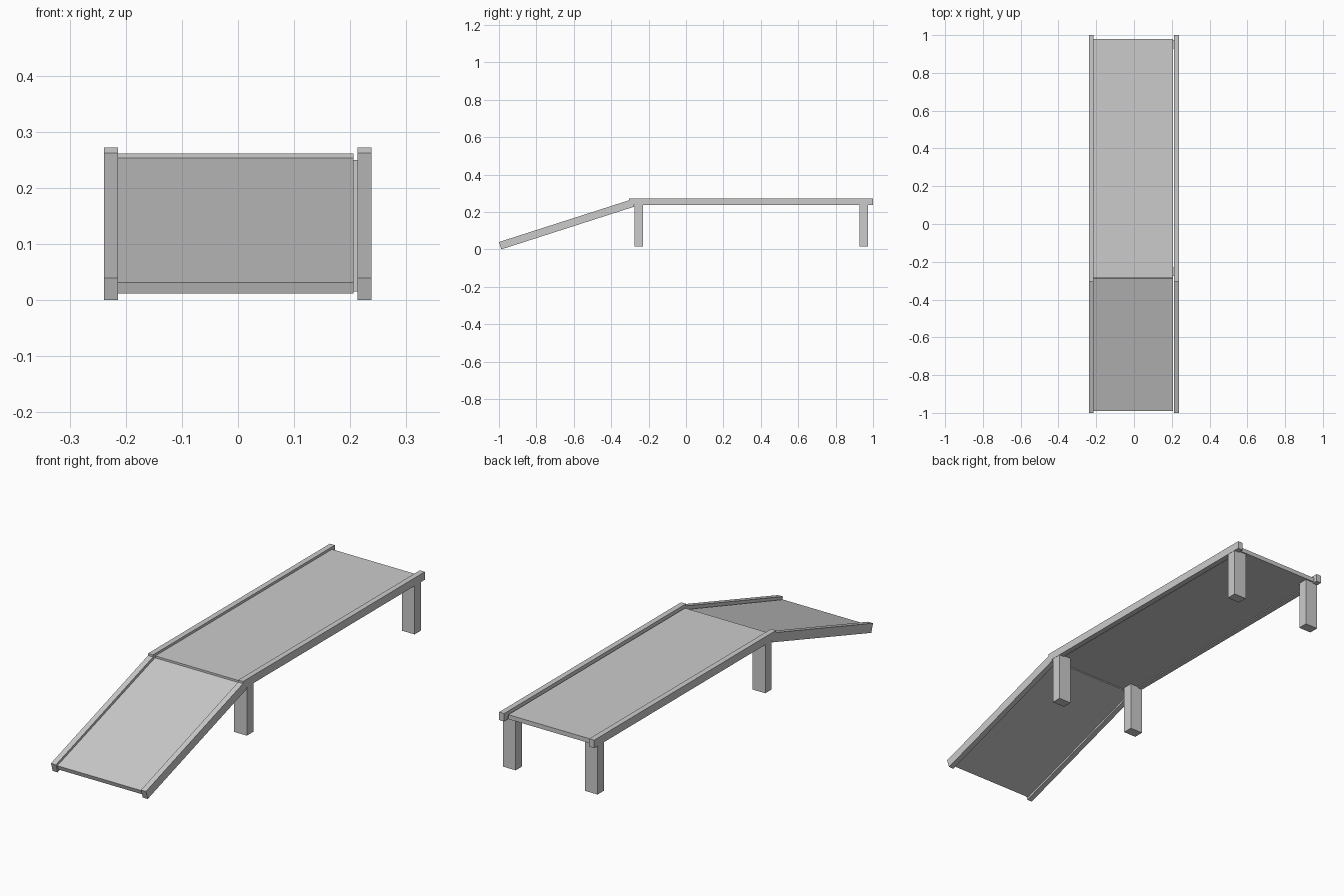
import bpy
from math import radians, sin, cos

if "Cube" in bpy.data.objects:
    bpy.data.objects.remove(bpy.data.objects["Cube"])


def slab(name, xs, start, length, thick, angle=0.0):
    """Rectangular bar running back from its top front edge (y, z), tilted up by angle."""
    a = radians(angle)
    along = (cos(a) * length, sin(a) * length)
    down = (sin(a) * thick, -cos(a) * thick)
    y, z = start
    profile = [(y, z),
               (y + along[0], z + along[1]),
               (y + along[0] + down[0], z + along[1] + down[1]),
               (y + down[0], z + down[1])]
    verts = [(x, py, pz) for x in xs for py, pz in profile]
    faces = [(3, 2, 1, 0), (4, 5, 6, 7)]
    faces += [(i, (i + 1) % 4, (i + 1) % 4 + 4, i + 4) for i in range(4)]
    mesh = bpy.data.meshes.new(name)
    mesh.from_pydata(verts, [], faces)
    mesh.validate()
    obj = bpy.data.objects.new(name, mesh)
    bpy.context.collection.objects.link(obj)
    return obj


SLOPE = 17.8
deck_x = (-0.214, 0.206)

# Deck panels, with a narrow gap along the right rail
slab("platform_deck", deck_x, (-0.287, 0.261), 1.267, 0.020)
slab("ramp_deck", deck_x, (-0.990, 0.031), 0.735, 0.020, SLOPE - 0.2)

# Side rails and legs on both sides
for side, rail_x, leg_x in (("left", (-0.239, -0.214), (-0.238, -0.174)),
                            ("right", (0.213, 0.238), (0.173, 0.237))):
    slab(side + "_platform_rail", rail_x, (-0.304, 0.272), 1.304, 0.036)
    slab(side + "_ramp_rail", rail_x, (-1.0, 0.039), 0.746, 0.041, SLOPE)
    for end, y in (("front", -0.275), ("back", 0.928)):
        slab(f"{side}_{end}_leg", leg_x, (y, 0.250), 0.046, 0.235)

# Consistent outward normals
import bmesh
for obj in bpy.context.collection.objects:
    bm = bmesh.new()
    bm.from_mesh(obj.data)
    bmesh.ops.recalc_face_normals(bm, faces=bm.faces)
    bm.to_mesh(obj.data)
    bm.free()
